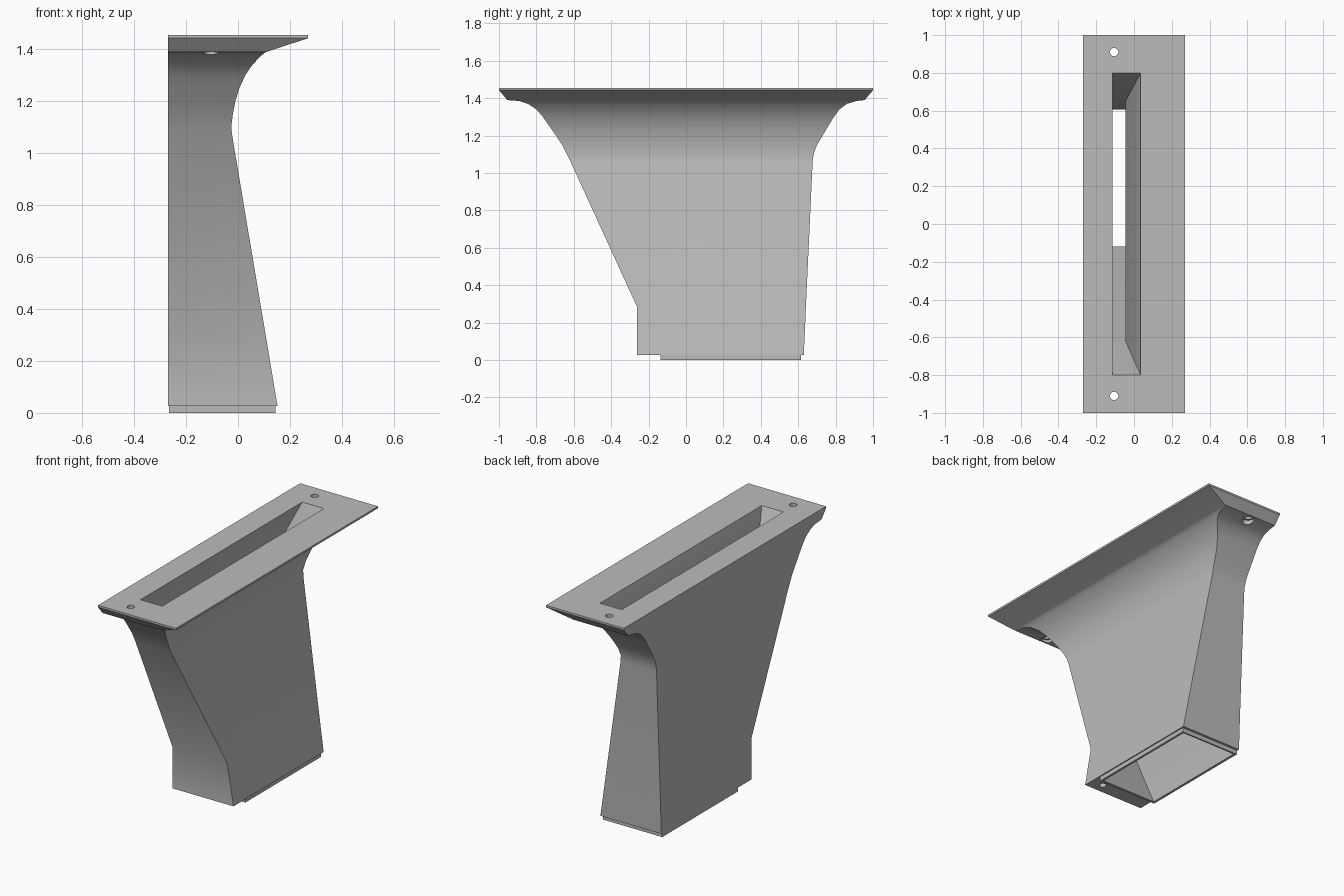
import bpy
import bmesh
import math

cube = bpy.data.objects.get("Cube")
if cube:
    bpy.data.objects.remove(cube, do_unlink=True)

grey = bpy.data.materials.new("plain grey")
grey.use_nodes = True
colour = (0.5, 0.5, 0.5, 1)
grey.diffuse_color = colour
grey.node_tree.nodes["Principled BSDF"].inputs["Base Color"].default_value = colour


def loft(name, sections):
    """Stack rectangles (z, x_min, x_max, y_min, y_max) into a closed solid."""
    bm = bmesh.new()
    rings = []
    for z, xa, xb, ya, yb in sections:
        corners = ((xa, ya), (xb, ya), (xb, yb), (xa, yb))
        rings.append([bm.verts.new((x, y, z)) for x, y in corners])
    for low, high in zip(rings, rings[1:]):
        for i in range(len(low)):
            j = (i + 1) % len(low)
            bm.faces.new((low[i], low[j], high[j], high[i]))
    bm.faces.new(rings[0][::-1])
    bm.faces.new(rings[-1])
    bmesh.ops.recalc_face_normals(bm, faces=bm.faces)
    mesh = bpy.data.meshes.new(name)
    bm.to_mesh(mesh)
    bm.free()
    mesh.materials.append(grey)
    obj = bpy.data.objects.new(name, mesh)
    bpy.context.collection.objects.link(obj)
    return obj


def drill(name, x, y, z_low, z_high, radius):
    bpy.ops.mesh.primitive_cylinder_add(
        vertices=32, radius=radius, depth=z_high - z_low,
        location=(x, y, (z_low + z_high) / 2))
    obj = bpy.context.object
    obj.name = name
    obj.data.materials.append(grey)
    return obj


def cut(target, cutter):
    """Subtract the cutter, apply the result and discard the cutter."""
    cutter.hide_render = True
    mod = target.modifiers.new("cut", "BOOLEAN")
    mod.operation = "DIFFERENCE"
    mod.solver = "EXACT"
    mod.object = cutter
    bpy.ops.object.select_all(action="DESELECT")
    bpy.context.view_layer.objects.active = target
    target.select_set(True)
    bpy.ops.object.modifier_apply(modifier=mod.name)
    bpy.data.objects.remove(cutter, do_unlink=True)


# Duct shell: outlet spigot, straight foot, tapered body, flared neck, flange
BACK = -0.27
flare = [  # z, right edge, front edge, rear edge
    (1.06, -0.021, -0.617, 0.677),
    (1.10, -0.026, -0.636, 0.682),
    (1.15, -0.020, -0.662, 0.70),
    (1.20, -0.010, -0.695, 0.73),
    (1.25, 0.005, -0.73, 0.76),
    (1.30, 0.028, -0.765, 0.79),
    (1.34, 0.055, -0.80, 0.82),
    (1.37, 0.083, -0.845, 0.86),
    (1.385, 0.10, -0.89, 0.91),
    (1.39, 0.108, -0.955, 0.955),
]
shell = loft("duct_shell", [
    (0, -0.266, 0.145, -0.135, 0.615),
    (0.027, -0.266, 0.145, -0.135, 0.615),
    (0.027, BACK, 0.152, -0.262, 0.63),
    (0.285, BACK, 0.109, -0.262, 0.641),
    *[(z, BACK, x, ya, yb) for z, x, ya, yb in flare],
    (1.443, BACK, 0.27, -1, 1),
    (1.455, BACK, 0.27, -1, 1),
])

# Air passage: wide outlet, narrow neck, slot at the top
cut(shell, loft("passage_cutter", [
    (-0.05, -0.25, 0.139, -0.097, 0.603),
    (1.10, -0.25, -0.045, -0.62, 0.65),
    (1.455, -0.115, 0.035, -0.8, 0.8),
    (1.52, -0.115, 0.035, -0.8, 0.8),
]))

# Flange screw holes with a wider bore underneath
for side in (-1, 1):
    y = side * 0.91
    cut(shell, drill("screw_cutter", -0.105, y, 1.3, 1.5, 0.022))
    cut(shell, drill("bore_cutter", -0.105, y, 1.3, 1.405, 0.035))

# Blind screw hole under the foot
cut(shell, drill("foot_hole_cutter", 0.07, -0.2, -0.05, 0.13, 0.02))

bpy.ops.object.select_all(action="DESELECT")
bpy.context.view_layer.objects.active = shell
shell.select_set(True)
bpy.ops.object.shade_smooth_by_angle(angle=math.radians(28))
